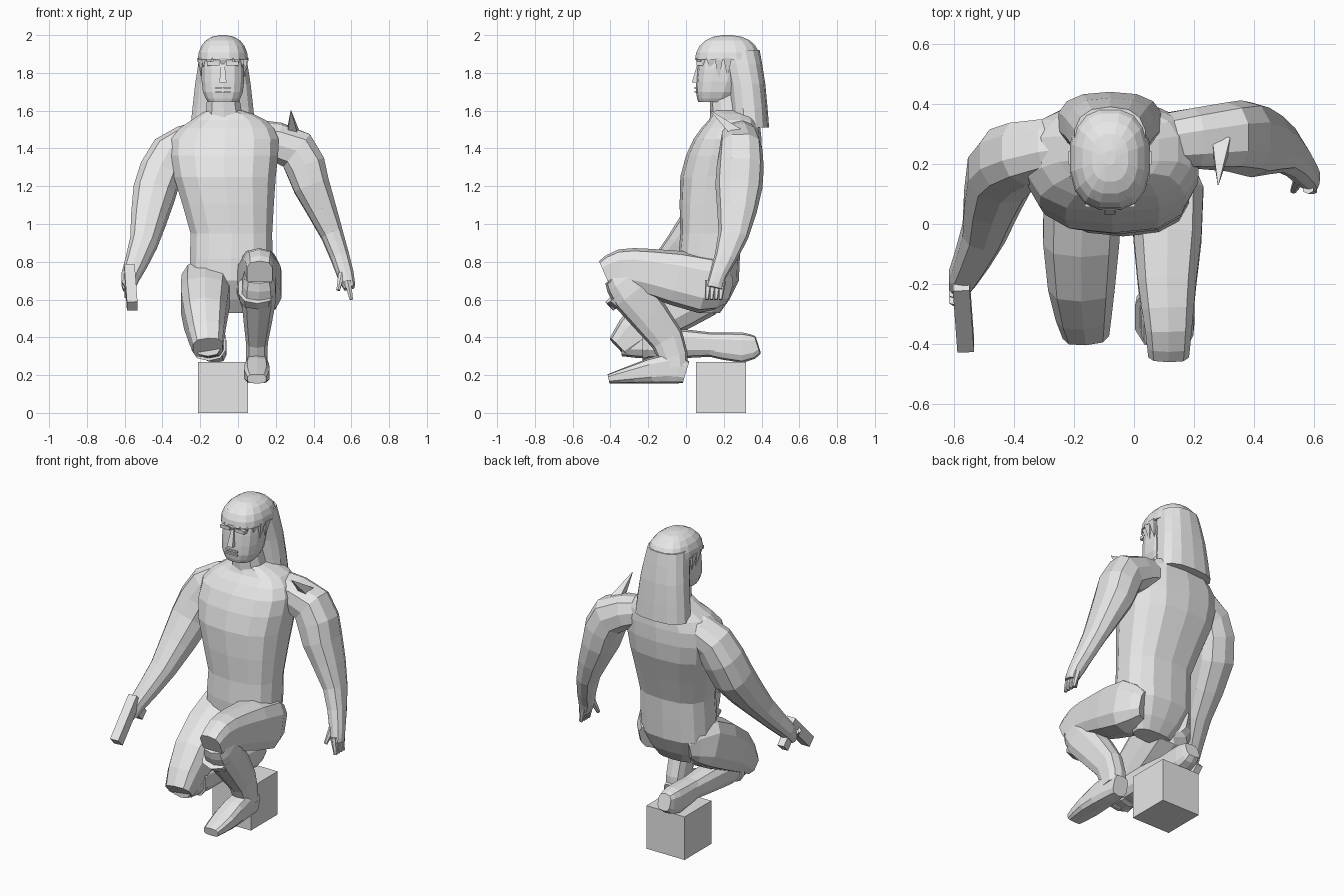
import bpy, bmesh, math
from mathutils import Vector

default_cube = bpy.data.objects.get("Cube")
if default_cube:
    bpy.data.objects.remove(default_cube, do_unlink=True)

grey = bpy.data.materials.new("plain_grey")
grey.use_nodes = True
grey.diffuse_color = (.8, .8, .8, 1)
grey.node_tree.nodes["Principled BSDF"].inputs["Base Color"].default_value = grey.diffuse_color


def ring(x, y, z, width, depth=None):
    """One cross-section: centre, half width and half depth (round when depth is left out)."""
    return Vector((x, y, z, width, width if depth is None else depth))


def refine(rings):
    """Put a smoothly interpolated ring between each pair of neighbours."""
    result = [rings[0]]
    last = len(rings) - 1
    for i in range(last):
        before, start = rings[max(i - 1, 0)], rings[i]
        end, after = rings[i + 1], rings[min(i + 2, last)]
        middle = (start + end) / 2 + (start + end - before - after) / 16
        result += [middle, end]
    return result


def loft(name, rings, sides=10, power=.8, level=False):
    """Skin the rings; a low power squares them off, level keeps them horizontal."""
    bm = bmesh.new()
    centres = [Vector(section[:3]) for section in rings]
    last = len(rings) - 1
    loops = []
    for i, (centre, section) in enumerate(zip(centres, rings)):
        along = centres[min(i + 1, last)] - centres[max(i - 1, 0)]
        if level:
            along = Vector((0, 0, 1))
        along.normalize()
        across = Vector((1, 0, 0))
        across = (across - along * across.dot(along)).normalized()
        outward = along.cross(across)
        width, depth = section[3], section[4]
        loop = []
        for k in range(sides):
            angle = math.tau * (k + .5) / sides
            c, s = math.cos(angle), math.sin(angle)
            c = math.copysign(abs(c) ** power, c)
            s = math.copysign(abs(s) ** power, s)
            loop.append(bm.verts.new(centre + across * c * width + outward * s * depth))
        loops.append(loop)
    for low, high in zip(loops, loops[1:]):
        for k in range(sides):
            following = (k + 1) % sides
            bm.faces.new((low[k], low[following], high[following], high[k]))
    bm.faces.new(loops[0])
    bm.faces.new(loops[-1])
    bmesh.ops.recalc_face_normals(bm, faces=bm.faces)
    mesh = bpy.data.meshes.new(name)
    bm.to_mesh(mesh)
    bm.free()
    mesh.materials.append(grey)
    part = bpy.data.objects.new(name, mesh)
    bpy.context.collection.objects.link(part)


def body_part(name, *rings, **options):
    """Organic part: refined loft through a few sections."""
    loft(name, refine(rings), **options)


def bar(name, start, end, width, depth):
    """Straight box between two points."""
    loft(name, [ring(*start, width, depth), ring(*end, width, depth)], sides=4, power=.01)


def spike(name, base, tip, width):
    """Thin four-sided point."""
    loft(name, [ring(*base, width), ring(*tip, width / 20)], sides=4)


def fingers(side, knuckles, reach, count):
    """Row of tapering fingers spread front to back from the knuckles."""
    for k in range(count):
        base = knuckles + Vector((0, k * .024, 0))
        loft(side + "_finger", [ring(*base, .02), ring(*(base + reach), .01)], sides=6)


# Torso, from the seat up to the collar
body_part("torso",
          ring(-.03, .12, .53, .12, .06), ring(-.04, .12, .7, .22, .16),
          ring(-.035, .13, .95, .22, .16), ring(-.07, .18, 1.25, .275, .21),
          ring(-.07, .22, 1.45, .29, .18), ring(-.05, .25, 1.55, .2, .13),
          ring(-.07, .24, 1.6, .1), sides=14, power=.75, level=True)
body_part("neck", ring(-.07, .24, 1.5, .11), ring(-.08, .21, 1.7, .085), level=True)

# Head and facial features
HEAD_X = -.08
body_part("head",
          ring(HEAD_X, .15, 1.645, .08, .085), ring(HEAD_X, .165, 1.7, .108, .112),
          ring(HEAD_X, .19, 1.82, .115, .13), ring(HEAD_X, .2, 1.95, .1, .12),
          sides=14, power=.75, level=True)
loft("nose", [ring(HEAD_X, .05, 1.75, .025), ring(HEAD_X, .07, 1.85, .012)],
     sides=4, level=True)
for name, height in (("upper_lip", 1.715), ("lower_lip", 1.695)):
    bar(name, (HEAD_X, .058, height), (HEAD_X, .058, height + .01), .04, .012)
for name, offset in (("right_brow", -.05), ("left_brow", .05)):
    bar(name, (HEAD_X + offset, .07, 1.84), (HEAD_X + offset, .07, 1.86), .033, .014)

# Long hair: domed crown, a fall down the back and a ragged fringe
dome = []
for step in range(6):
    lift = math.radians(step * 17)
    spread = math.cos(lift) ** .8
    dome.append(ring(HEAD_X, .22, 1.87 + .13 * math.sin(lift), .135 * spread, .175 * spread))
loft("hair_crown", dome, sides=16, level=True)
body_part("hair_fall",
          ring(HEAD_X, .34, 1.51, .175, .1), ring(HEAD_X, .32, 1.74, .15, .1),
          ring(HEAD_X, .28, 1.92, .12, .11), sides=14, level=True)
LOCKS = 10
for k in range(LOCKS + 1):
    turn = math.pi * (1 + k / LOCKS)
    sideways, forward = math.cos(turn), math.sin(turn)
    root = Vector((HEAD_X + .115 * sideways, .22 + .15 * forward, 1.88))
    drop = Vector((0, 0, -.04 - .06 * abs(sideways) - .015 * (k % 2)))
    spike("fringe_lock", root, root + drop, .03)

# Right arm reaching forward to the weapon
body_part("right_arm",
          ring(-.2, .26, 1.45, .09), ring(-.36, .235, 1.37, .11), ring(-.445, .17, 1.16, .115),
          ring(-.5, -.03, .9, .075), ring(-.57, -.18, .72, .05), ring(-.58, -.22, .65, .03))
bar("weapon_slide", (-.575, -.2, .765), (-.56, -.405, .565), .028, .032)
bar("weapon_grip", (-.575, -.22, .72), (-.58, -.13, .63), .022, .03)
fingers("right", Vector((-.6, -.25, .7)), Vector((.03, -.03, -.06)), 3)

# Left arm hanging out to the side
body_part("left_arm",
          ring(.1, .28, 1.46, .09), ring(.31, .29, 1.39, .115), ring(.39, .28, 1.2, .1, .125),
          ring(.5, .25, .94, .06, .08), ring(.57, .17, .73, .045), ring(.59, .15, .66, .03, .045))
fingers("left", Vector((.58, .12, .7)), Vector((.02, -.01, -.1)), 4)
loft("left_thumb", [ring(.55, .15, .74, .02), ring(.53, .11, .65, .01)], sides=6)
spike("shoulder_spike", (.29, .27, 1.48), (.28, .13, 1.6), .04)

# Left leg, knee raised and boot planted
body_part("left_thigh",
          ring(.08, .21, .65, .08), ring(.11, .1, .68, .125, .155),
          ring(.11, -.2, .745, .1, .125), ring(.115, -.35, .76, .08, .105),
          ring(.115, -.43, .735, .07, .075), power=.65)
body_part("left_shin",
          ring(.11, -.36, .73, .08), ring(.11, -.29, .63, .095, .11),
          ring(.1, -.1, .39, .06, .09), ring(.1, -.06, .24, .06, .07), power=.7)
SOLE = .155
foot = []
for back, width, rise in ((0, .05, .06), (-.1, .06, .08), (-.28, .07, .05), (-.41, .05, .025)):
    foot.append(ring(.1, back, SOLE + rise, width, rise))
body_part("left_foot", *foot, power=.6)

# Right leg, kneeling with the foot stretched back
body_part("right_thigh",
          ring(-.13, .2, .66, .08), ring(-.17, .1, .66, .135, .15),
          ring(-.175, -.18, .5, .115, .135), ring(-.16, -.355, .345, .08, .07), power=.65)
body_part("right_shin",
          ring(-.16, -.34, .37, .07), ring(-.15, -.15, .37, .085),
          ring(-.125, .18, .36, .06), power=.7)
body_part("right_foot",
          ring(-.13, .1, .365, .06), ring(-.12, .3, .345, .06, .08),
          ring(-.115, .38, .36, .045, .05), power=.6)

# Flared boot tops
loft("left_boot_cuff", [ring(.1, -.28, .62, .095, .12), ring(.1, -.31, .66, .1, .135)])
loft("right_boot_cuff", [ring(-.155, -.2, .37, .09), ring(-.155, -.23, .37, .095)])

# Block under the kneeling leg
bar("support_block", (HEAD_X, .185, 0), (HEAD_X, .185, .27), .133, .133)
